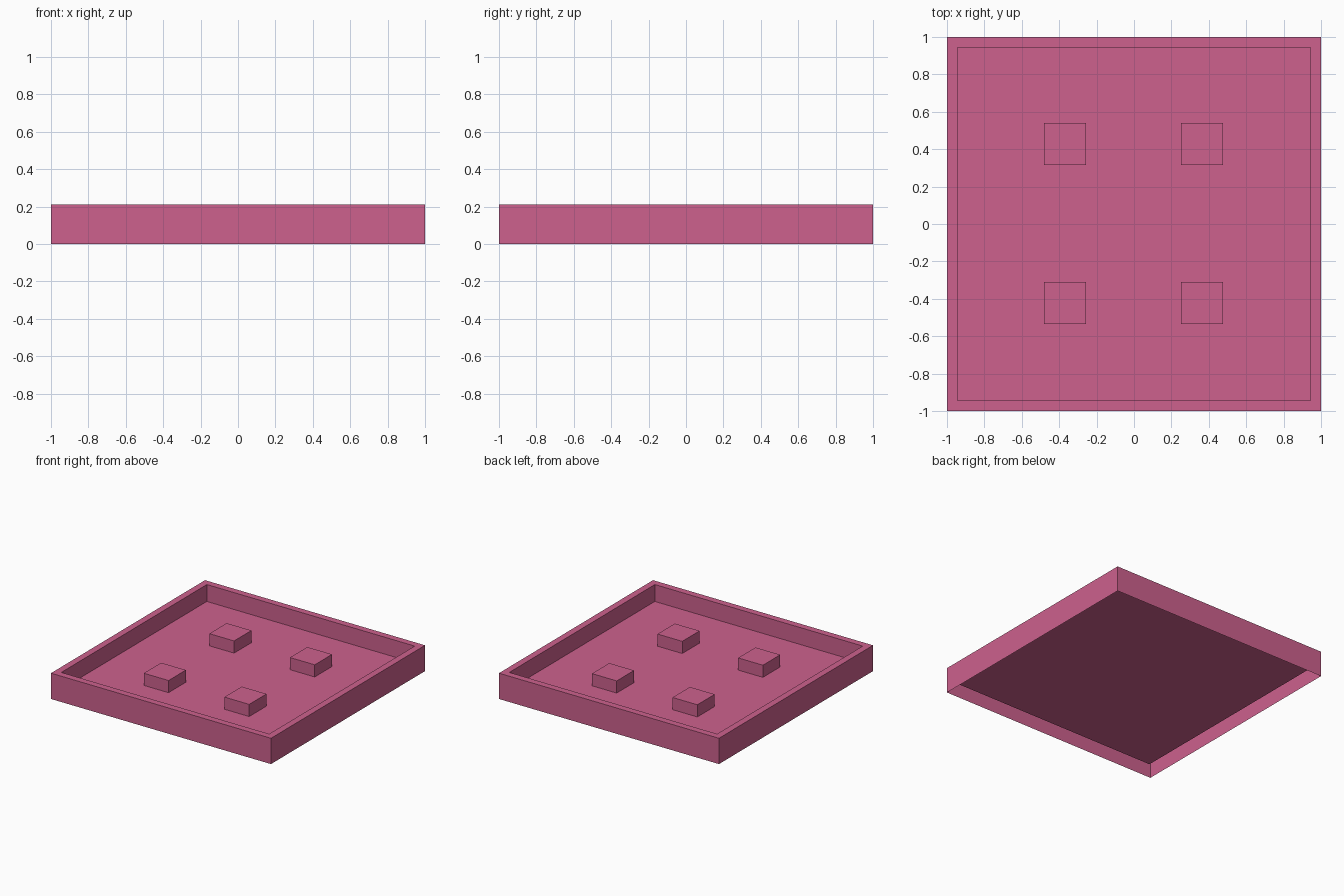
import bpy
import bmesh
from mathutils import Matrix, Vector

HEIGHT = 0.212
FLOOR = 0.073
RIM = 0.078
BLOCK = 0.225
BLOCK_HEIGHT = 0.1

default_cube = bpy.data.objects.get("Cube")
if default_cube:
    bpy.data.objects.remove(default_cube, do_unlink=True)

# Single flat colour
pink = bpy.data.materials.new("rose_pink")
pink.use_nodes = True
colour = (0.61, 0.12, 0.27, 1)
pink.diffuse_color = colour
pink.node_tree.nodes["Principled BSDF"].inputs["Base Color"].default_value = colour


def make_box(bm, size, centre):
    matrix = Matrix.Translation(centre) @ Matrix.Diagonal((*size, 1))
    bmesh.ops.create_cube(bm, size=1, matrix=matrix)


def finish(bm, name):
    mesh = bpy.data.meshes.new(name)
    bm.normal_update()
    bm.to_mesh(mesh)
    bm.free()
    mesh.materials.append(pink)
    obj = bpy.data.objects.new(name, mesh)
    bpy.context.collection.objects.link(obj)
    return obj


# Tray: thin shell, open underneath, with a flat rim and a sunken floor
bm = bmesh.new()
make_box(bm, (2, 2, HEIGHT), (0, 0, HEIGHT / 2))
bm.normal_update()
bottom = [f for f in bm.faces if f.normal.z < -0.5]
bmesh.ops.delete(bm, geom=bottom, context='FACES_ONLY')
top = [f for f in bm.faces if f.normal.z > 0.5]
# Inset the rim, then inset again so the inner walls have their own faces
bmesh.ops.inset_region(bm, faces=top, thickness=RIM)
walls = bmesh.ops.extrude_face_region(bm, geom=top)
floor_verts = [v for v in walls["geom"] if isinstance(v, bmesh.types.BMVert)]
bmesh.ops.delete(bm, geom=[f for f in top if f.is_valid], context='FACES_ONLY')
bmesh.ops.translate(bm, verts=floor_verts, vec=Vector((0, 0, FLOOR - HEIGHT)))
bmesh.ops.recalc_face_normals(bm, faces=bm.faces)
finish(bm, "tray")

# Four square blocks standing on the floor
for side, x in (("right", -0.369), ("left", 0.364)):
    for end, y in (("front", -0.423), ("back", 0.428)):
        bm = bmesh.new()
        make_box(bm, (BLOCK, BLOCK, BLOCK_HEIGHT), (x, y, FLOOR + BLOCK_HEIGHT / 2))
        finish(bm, f"block_{end}_{side}")
